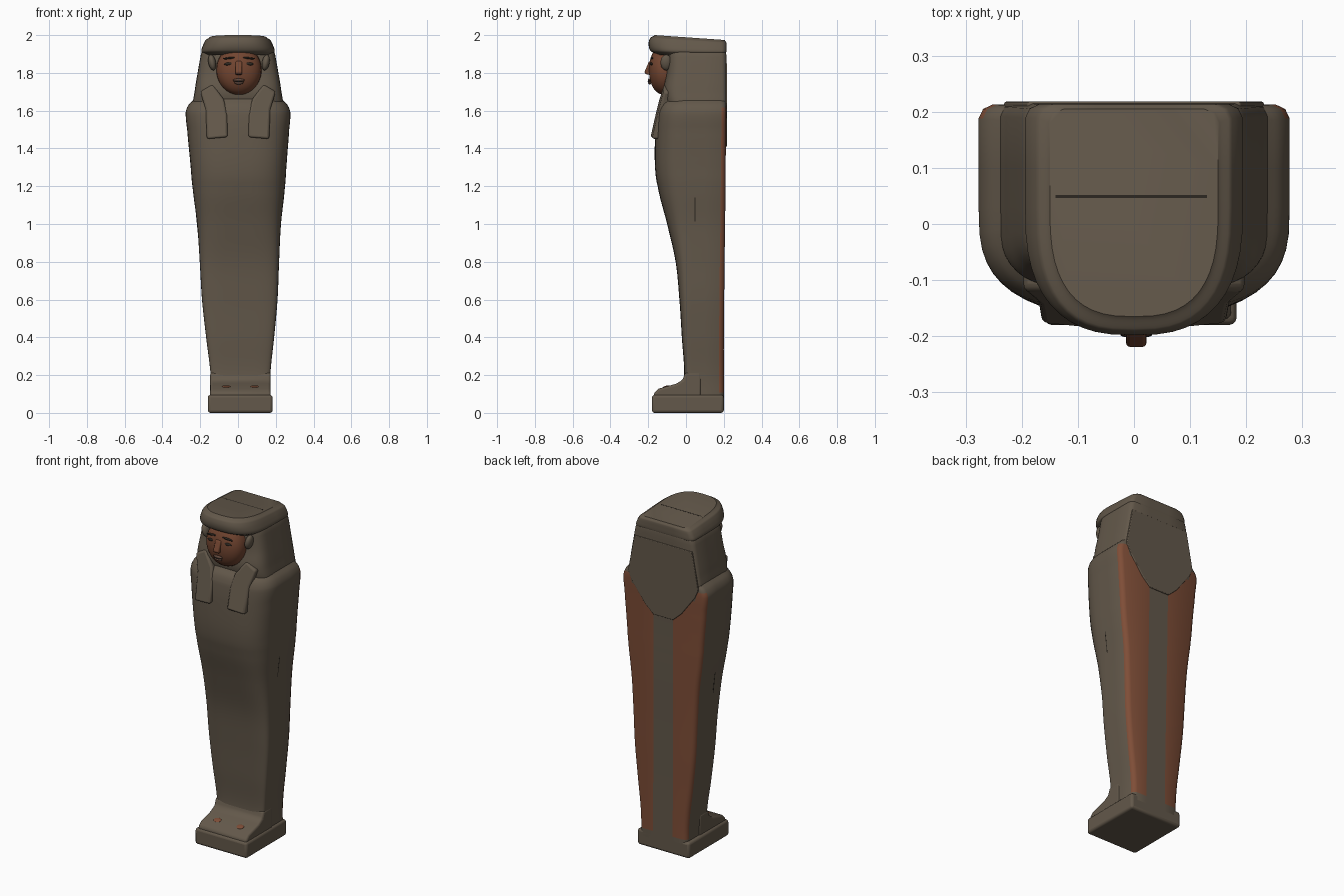
import bpy, bmesh, math
from mathutils import Vector

cube = bpy.data.objects.get("Cube")
if cube:
    bpy.data.objects.remove(cube, do_unlink=True)


def material(name, rgb):
    m = bpy.data.materials.new(name)
    m.use_nodes = True
    m.diffuse_color = (*rgb, 1)
    bsdf = m.node_tree.nodes["Principled BSDF"]
    bsdf.inputs["Base Color"].default_value = (*rgb, 1)
    bsdf.inputs["Roughness"].default_value = 0.9
    return m


STONE = material("grey brown clay", (0.125, 0.098, 0.069))
RED = material("red ochre", (0.21, 0.075, 0.038))
SKIN = material("dark red skin", (0.17, 0.06, 0.03))
DARK = material("dark line", (0.025, 0.02, 0.015))
LIP = material("muted lips", (0.12, 0.065, 0.045))
PILLAR = 0.065    # half width of the strip down the back


def finish(name, bm, mats, bevel=0, angle=40):
    bmesh.ops.recalc_face_normals(bm, faces=bm.faces)
    me = bpy.data.meshes.new(name)
    bm.to_mesh(me)
    bm.free()
    ob = bpy.data.objects.new(name, me)
    bpy.context.collection.objects.link(ob)
    for m in mats:
        me.materials.append(m)
    if bevel:
        b = ob.modifiers.new("soft edges", "BEVEL")
        b.width, b.segments = bevel, 3
    bpy.ops.object.select_all(action="DESELECT")
    ob.select_set(True)
    bpy.context.view_layer.objects.active = ob
    bpy.ops.object.shade_smooth_by_angle(angle=math.radians(angle))
    return ob


def resample(keys, steps=6):
    """Smooth curve through the key sections."""
    out = []
    for i in range(len(keys) - 1):
        a, b, c, d = (Vector(keys[max(0, min(j, len(keys) - 1))])
                      for j in range(i - 1, i + 3))
        for s in range(steps):
            t = s / steps
            p = b + (c - a) * (t / 2) + (a * 2 - b * 5 + c * 4 - d) * (t * t / 2)
            p += (b * 3 - a - c * 3 + d) * (t ** 3 / 2)
            p[0] = b[0] + (c[0] - b[0]) * t
            out.append(p)
    return out + [Vector(keys[-1])]


def section(w, yf, yb, n, k=12):
    """Rounded front, straight sides and a flat back."""
    half = []
    for i in range(k + 1):
        a = math.pi / 2 * i / k
        half.append((w * math.sin(a) ** (2 / n),
                     0.03 + (yf - 0.03) * max(0, math.cos(a)) ** (2 / n)))
    half += [(w, 0.1), (w, yb - 0.025), (w - 0.008, yb - 0.008),
             (w - 0.025, yb), (PILLAR, yb)]
    return half + [(-x, y) for x, y in reversed(half[1:])]


def loft(name, keys, mats, shift=0, tilt=0, rule=None):
    """Keys are (height, half width, front, back, squareness)."""
    bm = bmesh.new()
    rings = []
    for z, w, yf, yb, n in resample([tuple(k) for k in keys]):
        cx = shift * max(0, 1 - z / 1.6)
        lean = tilt * max(0, min(1, (z - 1.9) / 0.1))
        rings.append([bm.verts.new((x + cx, y, z - lean * (y - yf)))
                      for x, y in section(w, yf, yb, n)])
    for r, s in zip(rings, rings[1:]):
        for i in range(len(r)):
            j = (i + 1) % len(r)
            bm.faces.new((r[i], r[j], s[j], s[i]))
    bm.faces.new(rings[0])
    bm.faces.new(rings[-1])
    if rule:
        for f in bm.faces:
            f.material_index = rule(f.calc_center_median())
    return finish(name, bm, mats)


def prism(name, front, back, mat, bevel=0):
    """Solid between two matching outlines."""
    bm = bmesh.new()
    a = [bm.verts.new(p) for p in front]
    b = [bm.verts.new(p) for p in back]
    bm.faces.new(a)
    bm.faces.new(b)
    for i in range(len(a)):
        j = (i + 1) % len(a)
        bm.faces.new((a[i], a[j], b[j], b[i]))
    return finish(name, bm, [mat], bevel)


def box(name, lo, hi, mat, bevel=0):
    outline = [(lo[0], lo[1]), (hi[0], lo[1]), (hi[0], hi[1]), (lo[0], hi[1])]
    return prism(name, [(x, y, lo[2]) for x, y in outline],
                 [(x, y, hi[2]) for x, y in outline], mat, bevel)


def blob(name, centre, size, mat, power=1.0, roll=0):
    bm = bmesh.new()
    bmesh.ops.create_uvsphere(bm, u_segments=32, v_segments=20, radius=1)
    for v in bm.verts:
        v.co.y = math.copysign(abs(v.co.y) ** power, v.co.y)
        v.co = Vector(a * b for a, b in zip(v.co, size))
    ob = finish(name, bm, [mat], angle=80)
    ob.location = centre
    ob.rotation_euler.y = roll
    return ob


# Wrapped body, with two red panels on the back
def back_panels(c):
    x = abs(c.x - 0.015 * max(0, 1 - c.z / 1.6))
    return int(c.y > 0.178 and x > PILLAR and 0.1 < c.z < 1.62)


loft("body", [
    (0.06, 0.155, -0.03, 0.200, 5), (0.20, 0.158, -0.010, 0.200, 5),
    (0.40, 0.180, -0.022, 0.200, 5), (0.60, 0.200, -0.035, 0.202, 4.5),
    (0.80, 0.210, -0.055, 0.204, 4), (1.00, 0.222, -0.100, 0.207, 3.4),
    (1.20, 0.245, -0.150, 0.209, 3), (1.32, 0.255, -0.165, 0.210, 3),
    (1.50, 0.270, -0.163, 0.212, 3), (1.59, 0.277, -0.155, 0.213, 3),
    (1.63, 0.262, -0.140, 0.212, 3), (1.67, 0.225, -0.110, 0.208, 3)],
    [STONE, RED], shift=0.015, rule=back_panels)

# Feet and pedestal
box("pedestal", (-0.16, -0.18, 0.0), (0.183, 0.2, 0.095), STONE, 0.014)
foot = [(-0.17, 0.06), (-0.17, 0.105), (-0.145, 0.128), (-0.05, 0.155),
        (-0.018, 0.175), (-0.004, 0.215), (0.08, 0.215), (0.08, 0.06)]
prism("feet", [(-0.147, y, z) for y, z in foot],
      [(0.173, y, z) for y, z in foot], STONE, 0.012)
for side in (-1, 1):
    patch = blob("foot_paint", (0.013 + side * 0.075, -0.105, 0.14),
                 (0.022, 0.018, 0.004), RED)
    patch.rotation_euler.x = 0.28

# Headdress: hanging cloth, crown and the flap behind
loft("headdress", [
    (1.50, 0.225, -0.05, 0.210, 4), (1.62, 0.240, -0.10, 0.216, 4),
    (1.70, 0.230, -0.12, 0.216, 4), (1.80, 0.214, -0.105, 0.215, 4),
    (1.90, 0.196, -0.10, 0.213, 4), (1.95, 0.175, -0.10, 0.205, 4)], [STONE])
loft("headdress_crown", [
    (1.895, 0.180, -0.150, 0.208, 2.7), (1.915, 0.194, -0.187, 0.213, 2.7),
    (1.95, 0.187, -0.198, 0.214, 2.7), (1.985, 0.172, -0.190, 0.213, 2.7),
    (2.00, 0.150, -0.165, 0.205, 2.7)], [STONE], tilt=0.07)
half = [(0.065, 1.41), (0.12, 1.46), (0.21, 1.58), (0.232, 1.63), (0.19, 1.85)]
flap = half + [(-x, z) for x, z in reversed(half)]
prism("back_flap", [(x, 0.218, z) for x, z in flap],
      [(x, 0.17, z) for x, z in flap], STONE, 0.004)


# Front lappets
def lappet_front(x, z):
    drop = (z - 1.45) / 0.17
    return -0.192 + 0.038 * drop + 0.12 * (x - 0.05)


lappet = [(0.055, 1.46), (0.165, 1.45), (0.168, 1.53), (0.172, 1.61),
          (0.2, 1.7), (0.135, 1.74), (0.075, 1.66), (0.058, 1.58)]
for side, label in ((1, "left"), (-1, "right")):
    prism(label + "_lappet",
          [(side * x, lappet_front(x, z), z) for x, z in lappet],
          [(side * x, -0.05, z) for x, z in lappet], STONE, 0.012)

# Face
blob("face", (0.005, -0.1, 1.815), (0.12, 0.096, 0.132), SKIN, 0.75)
nose = [(-0.17, 1.87), (-0.196, 1.86), (-0.221, 1.803), (-0.212, 1.792), (-0.17, 1.787)]
prism("nose", [(-0.014, y, z) for y, z in nose],
      [(0.022, y, z) for y, z in nose], SKIN, 0.008)
blob("upper_lip", (0.004, -0.194, 1.762), (0.03, 0.008, 0.008), LIP)
blob("lower_lip", (0.004, -0.192, 1.747), (0.024, 0.009, 0.008), LIP)
blob("mouth_line", (0.004, -0.198, 1.755), (0.028, 0.005, 0.0025), DARK)
for side, label in ((1, "left"), (-1, "right")):
    x = 0.005 + side * 0.052
    blob(label + "_eye", (x, -0.182, 1.848), (0.026, 0.008, 0.008), DARK, roll=side * 0.08)
    blob(label + "_brow", (x, -0.181, 1.878), (0.034, 0.008, 0.005), DARK, roll=side * 0.1)
    blob(label + "_ear", (0.005 + side * 0.142, -0.105, 1.855), (0.02, 0.03, 0.042), STONE, roll=side * 0.2)

# Joint between lid and case
box("top_seam", (-0.14, 0.046, 1.97), (0.13, 0.052, 1.9853), DARK)
for side in (-1, 1):
    outline = [(0.95, 0.2175), (1.05, 0.2275), (1.14, 0.2385)]
    strip = [(side * w + 0.005, z) for z, w in outline]
    strip += [(x - side * 0.008, z) for x, z in reversed(strip)]
    prism("side_seam", [(x, 0.044, z) for x, z in strip],
          [(x, 0.049, z) for x, z in strip], DARK)
